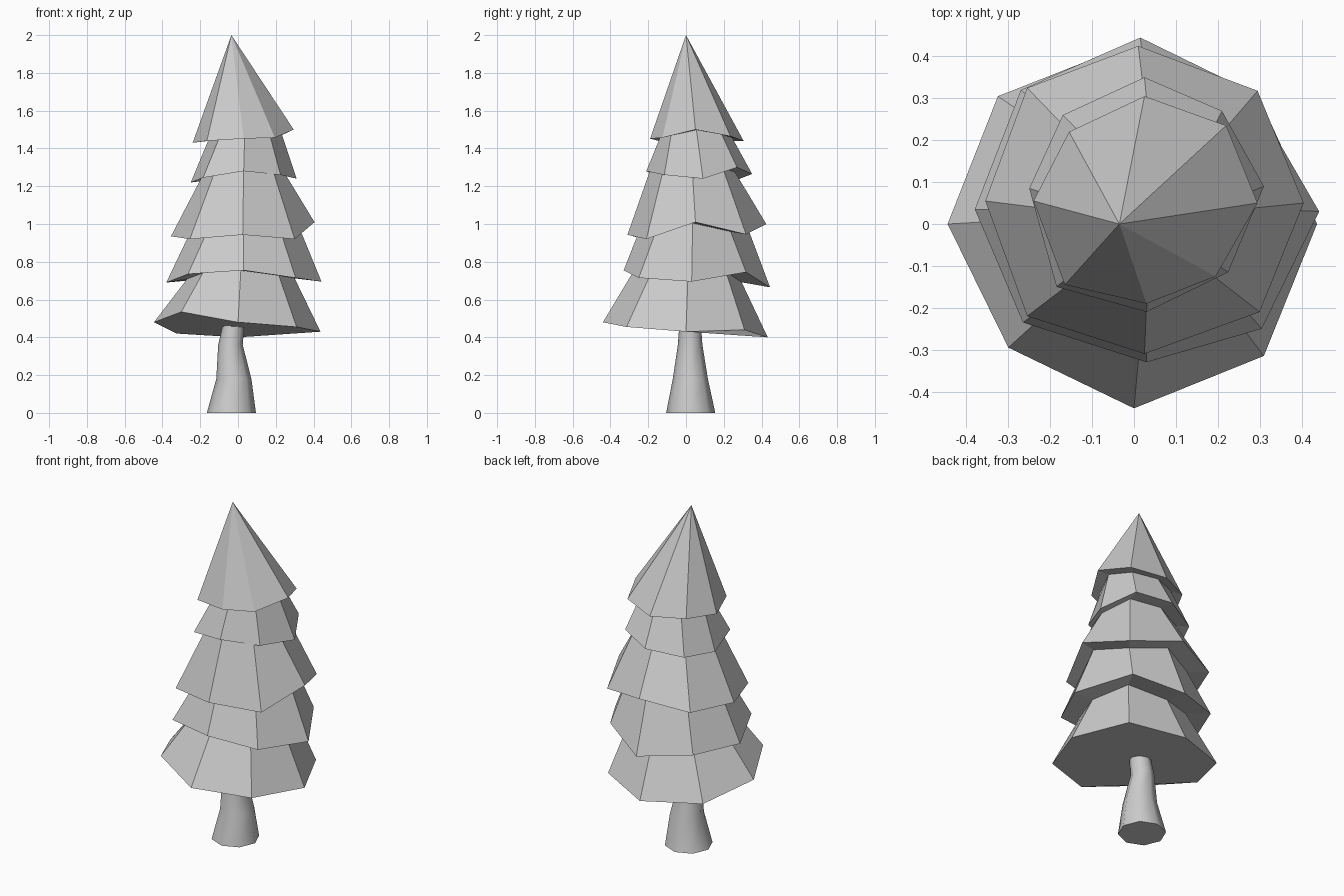
import bpy, bmesh, math

if "Cube" in bpy.data.objects:
    bpy.data.objects.remove(bpy.data.objects["Cube"])

SIDES = 8


def make_object(name, bm):
    bmesh.ops.recalc_face_normals(bm, faces=bm.faces)
    mesh = bpy.data.meshes.new(name)
    bm.to_mesh(mesh)
    bm.free()
    obj = bpy.data.objects.new(name, mesh)
    bpy.context.collection.objects.link(obj)
    return obj


def loft(name, rings, apex=None):
    """Skin a stack of rings, cap the bottom, close with an apex or a cap."""
    bm = bmesh.new()
    loops = [[bm.verts.new(p) for p in ring] for ring in rings]
    for a, b in zip(loops, loops[1:]):
        for i in range(SIDES):
            j = (i + 1) % SIDES
            bm.faces.new((a[i], a[j], b[j], b[i]))
    bm.faces.new(loops[0][::-1])
    if apex:
        tip = bm.verts.new(apex)
        for i in range(SIDES):
            bm.faces.new((loops[-1][i], loops[-1][(i + 1) % SIDES], tip))
    else:
        bm.faces.new(loops[-1])
    return make_object(name, bm)


def circle(cx, cy, r, heights):
    # counter-clockwise, starting at -x like the tiers
    return [(cx + r * math.cos(math.pi + i * math.tau / SIDES),
             cy + r * math.sin(math.pi + i * math.tau / SIDES), heights[i])
            for i in range(SIDES)]


# Hand-shaped, uneven lower rim of each foliage tier, bottom to top
rims = [
    [(-.445, 0, .48), (-.30, -.295, .535), (0, -.44, .48), (.31, -.315, .455),
     (.437, 0, .43), (.295, .31, .44), (0, .433, .40), (-.325, .305, .42)],
    [(-.38, .035, .69), (-.265, -.235, .735), (.03, -.33, .755), (.305, -.25, .715),
     (.442, .03, .695), (.275, .318, .745), (.015, .445, .665), (-.27, .32, .70)],
    [(-.355, .055, .935), (-.255, -.22, .92), (.025, -.31, .943), (.30, -.21, .92),
     (.405, .05, 1.01), (.295, .318, .945), (.01, .425, 1.0), (-.255, .325, .95)],
    [(-.25, .085, 1.22), (-.185, -.15, 1.245), (.03, -.21, 1.28), (.225, -.115, 1.26),
     (.31, .09, 1.24), (.21, .27, 1.30), (.025, .35, 1.265), (-.17, .26, 1.23)],
    [(-.24, .055, 1.43), (-.165, -.145, 1.44), (.03, -.19, 1.452), (.195, -.125, 1.457),
     (.295, .05, 1.50), (.22, .235, 1.465), (.025, .305, 1.44), (-.155, .22, 1.44)],
]
# Narrow neck under each following tier: centre x, centre y, radius
necks = [(.015, .01, .285), (.03, .035, .285), (.03, .035, .225), (.035, .055, .19)]

# Foliage: one skin running out to each rim and back in to each neck
rings = [rims[0]]
for neck, rim in zip(necks, rims[1:]):
    mean = sum(p[2] for p in rim) / SIDES
    rings.append(circle(*neck, [mean + .7 * (p[2] - mean) + .012 for p in rim]))
    rings.append(rim)
loft("foliage", rings, apex=(-.035, 0, 2.0))

# Bent, tapering trunk: centre x, centre y, radius, height
trunk_path = [(-.035, .025, .13, 0), (-.022, .023, .093, .18),
              (-.04, .022, .065, .36), (-.018, .022, .055, .50)]
trunk = loft("trunk", [circle(x, y, r, [z] * SIDES) for x, y, r, z in trunk_path])
bpy.ops.object.select_all(action='DESELECT')
trunk.select_set(True)
bpy.context.view_layer.objects.active = trunk
bpy.ops.object.shade_smooth_by_angle(angle=math.radians(60))
